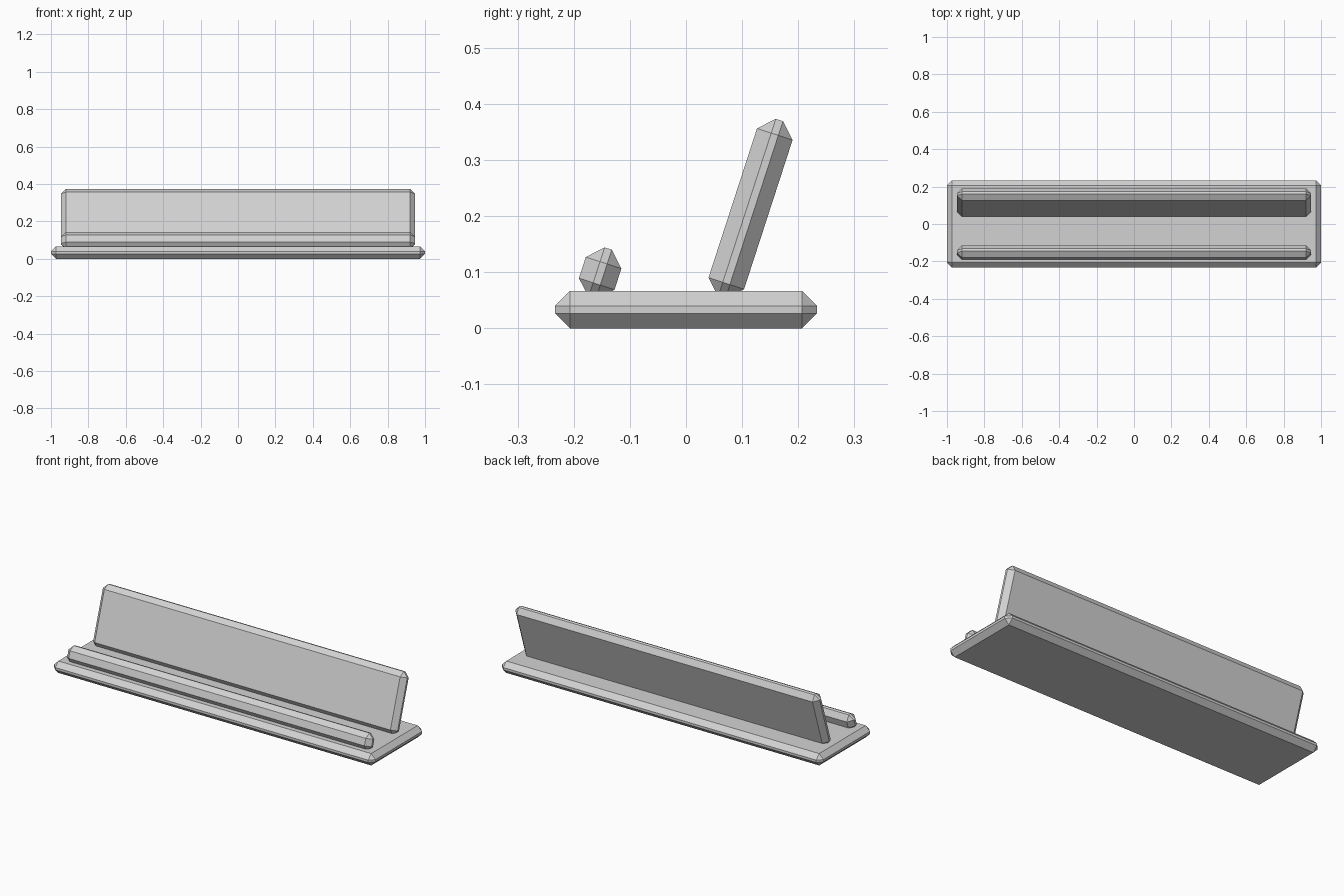
import bpy
import math

if "Cube" in bpy.data.objects:
    bpy.data.objects.remove(bpy.data.objects["Cube"], do_unlink=True)

# One plain grey for every part
GREY = (0.65, 0.65, 0.65, 1.0)
grey = bpy.data.materials.new("light_grey")
grey.use_nodes = True
grey.diffuse_color = GREY
grey.node_tree.nodes["Principled BSDF"].inputs["Base Color"].default_value = GREY

BEVEL = 0.0267
THICK = 0.0667
LEAN = math.radians(-18)


def chamfered_bar(name, size, location, lean=0.0):
    """Box with a single flat chamfer on every edge, leaning about x."""
    bpy.ops.mesh.primitive_cube_add(size=1, location=location)
    bar = bpy.context.object
    bar.name = name
    bar.scale = size
    bpy.ops.object.transform_apply(location=False, rotation=False, scale=True)
    bar.rotation_euler.x = lean
    bevel = bar.modifiers.new("chamfer", "BEVEL")
    bevel.width = BEVEL
    bevel.segments = 1
    bevel.limit_method = "NONE"
    bar.data.materials.append(grey)
    return bar


# Flat foot of the stand
chamfered_bar("base", (2.0, 0.467, THICK), (0, 0, THICK / 2))

# Leaning support and the low lip in front, both slightly sunk into the base
chamfered_bar("back_rest", (1.893, THICK, 0.333), (0, 0.115, 0.213), LEAN)
chamfered_bar("front_lip", (1.893, THICK, 0.093), (0, -0.153, 0.098), LEAN)
